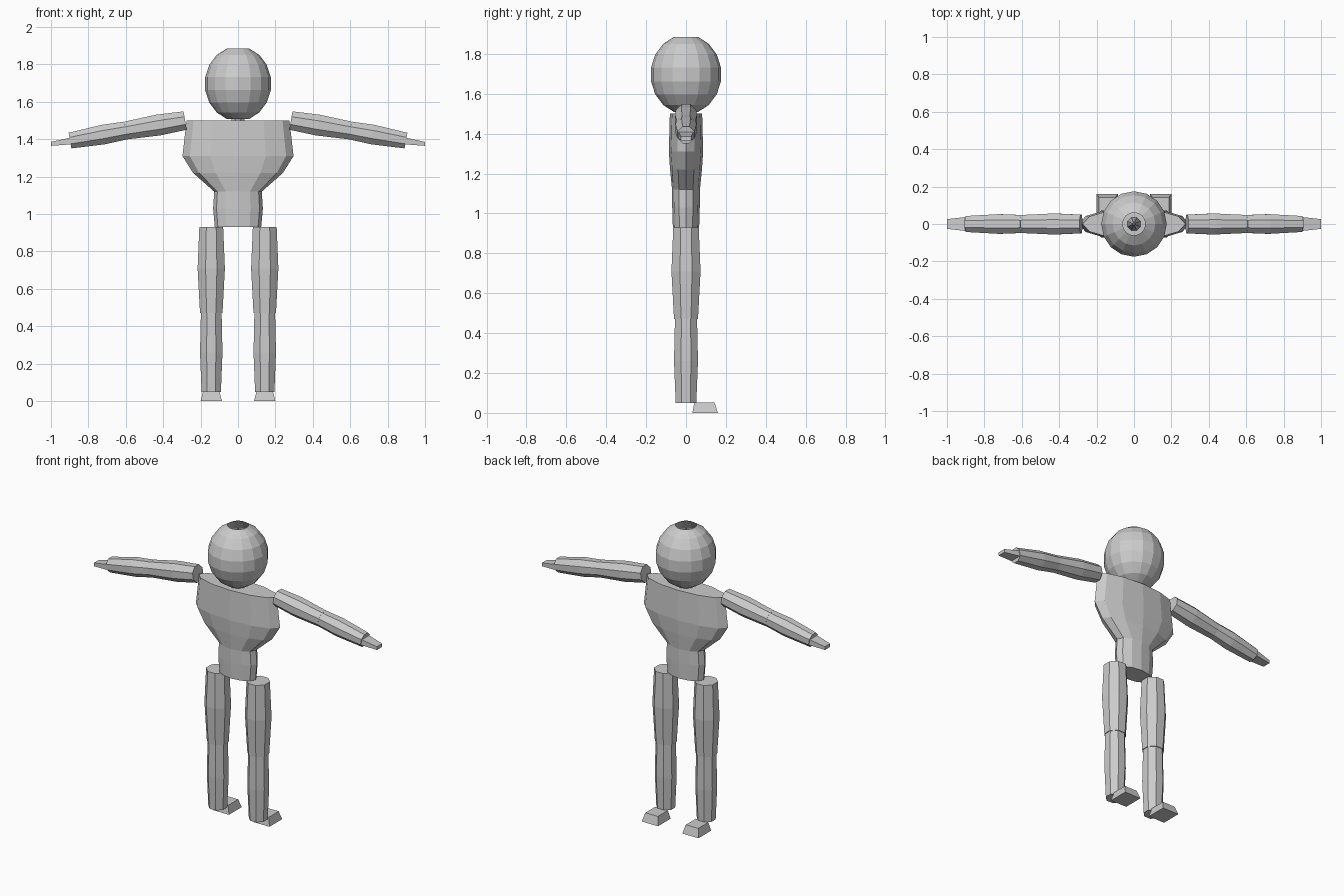
import bpy, math
from mathutils import Vector, Matrix

if "Cube" in bpy.data.objects:
    bpy.data.objects.remove(bpy.data.objects["Cube"])


def make(name, verts, faces):
    me = bpy.data.meshes.new(name)
    me.from_pydata(verts, [], faces)
    me.validate()
    ob = bpy.data.objects.new(name, me)
    bpy.context.collection.objects.link(ob)
    return ob


def loft(name, rings, n, phase=0.0, caps=True, mat=Matrix.Identity(4)):
    """Skin elliptical n-gon rings given as (height, half_x, half_y)."""
    verts = []
    for h, a, b in rings:
        for i in range(n):
            t = 2 * math.pi * i / n + phase
            verts.append(mat @ Vector((a * math.cos(t), b * math.sin(t), h)))
    faces = []
    for r in range(len(rings) - 1):
        for i in range(n):
            j = (i + 1) % n
            faces.append((r * n + i, r * n + j, (r + 1) * n + j, (r + 1) * n + i))
    if caps:
        faces.append(tuple(reversed(range(n))))
        faces.append(tuple(range((len(rings) - 1) * n, len(rings) * n)))
    return make(name, verts, faces)


def limb(name, start, end, profile):
    """Eight-sided limb segment along start-end; profile is (fraction, radius)."""
    start, end = Vector(start), Vector(end)
    d = end - start
    mat = Matrix.Translation(start) @ d.to_track_quat('Z', 'Y').to_matrix().to_4x4()
    return loft(name, [(f * d.length, r, r) for f, r in profile], 8, math.pi / 8, True, mat)


def block(name, lower, upper):
    """Tapered block between two four-point outlines."""
    return make(name, lower + upper,
                [(3, 2, 1, 0), (4, 5, 6, 7)] +
                [(i, (i + 1) % 4, (i + 1) % 4 + 4, i + 4) for i in range(4)])


# Torso
loft("torso", [(0.93, 0.124, 0.066), (1.03, 0.133, 0.069), (1.12, 0.127, 0.07),
               (1.22, 0.24, 0.08), (1.31, 0.297, 0.086), (1.50, 0.275, 0.081)], 12)

# Head: faceted shell, open at both poles
head = []
for k in range(8, 0, -1):
    t = math.radians(20 * k)
    head.append((1.697 + 0.2 * math.cos(t), 0.178 * math.sin(t), 0.178 * math.sin(t)))
loft("head", head, 16, 0, caps=False)

# Neck: tapers up inside the head
loft("neck", [(1.49, 0.038, 0.038), (1.54, 0.034, 0.034), (1.87, 0.005, 0.005)], 8, math.pi / 8)

for s, side in ((-1, "left"), (1, "right")):
    # Arm
    shoulder, elbow, wrist = (s * 0.283, 0, 1.50), (s * 0.60, 0, 1.447), (s * 0.898, 0, 1.393)
    limb(side + "_upper_arm", shoulder, elbow, [(0, 0.054), (0.45, 0.061), (1, 0.052)])
    limb(side + "_forearm", elbow, wrist, [(0, 0.052), (0.4, 0.057), (1, 0.046)])
    # Hand
    hand = block(side + "_hand",
                 [(s * 0.89, y, z) for y, z in ((-0.038, 1.373), (0.038, 1.373), (0.038, 1.41), (-0.038, 1.41))],
                 [(s * 1.0, y, z) for y, z in ((-0.026, 1.365), (0.026, 1.365), (0.026, 1.386), (-0.026, 1.386))])
    if s < 0:
        hand.data.flip_normals()
    # Leg
    x = s * 0.143
    limb(side + "_thigh", (x, 0, 0.47), (x, 0, 0.93), [(0, 0.065), (0.52, 0.079), (1, 0.069)])
    limb(side + "_shin", (x, 0, 0.05), (x, 0, 0.47), [(0, 0.056), (0.5, 0.065), (1, 0.060)])
    # Foot
    block(side + "_foot",
          [(x - 0.057, 0.032, 0), (x + 0.057, 0.032, 0), (x + 0.057, 0.16, 0), (x - 0.057, 0.16, 0)],
          [(x - 0.044, 0.042, 0.053), (x + 0.044, 0.042, 0.053), (x + 0.044, 0.143, 0.053), (x - 0.044, 0.143, 0.053)])
